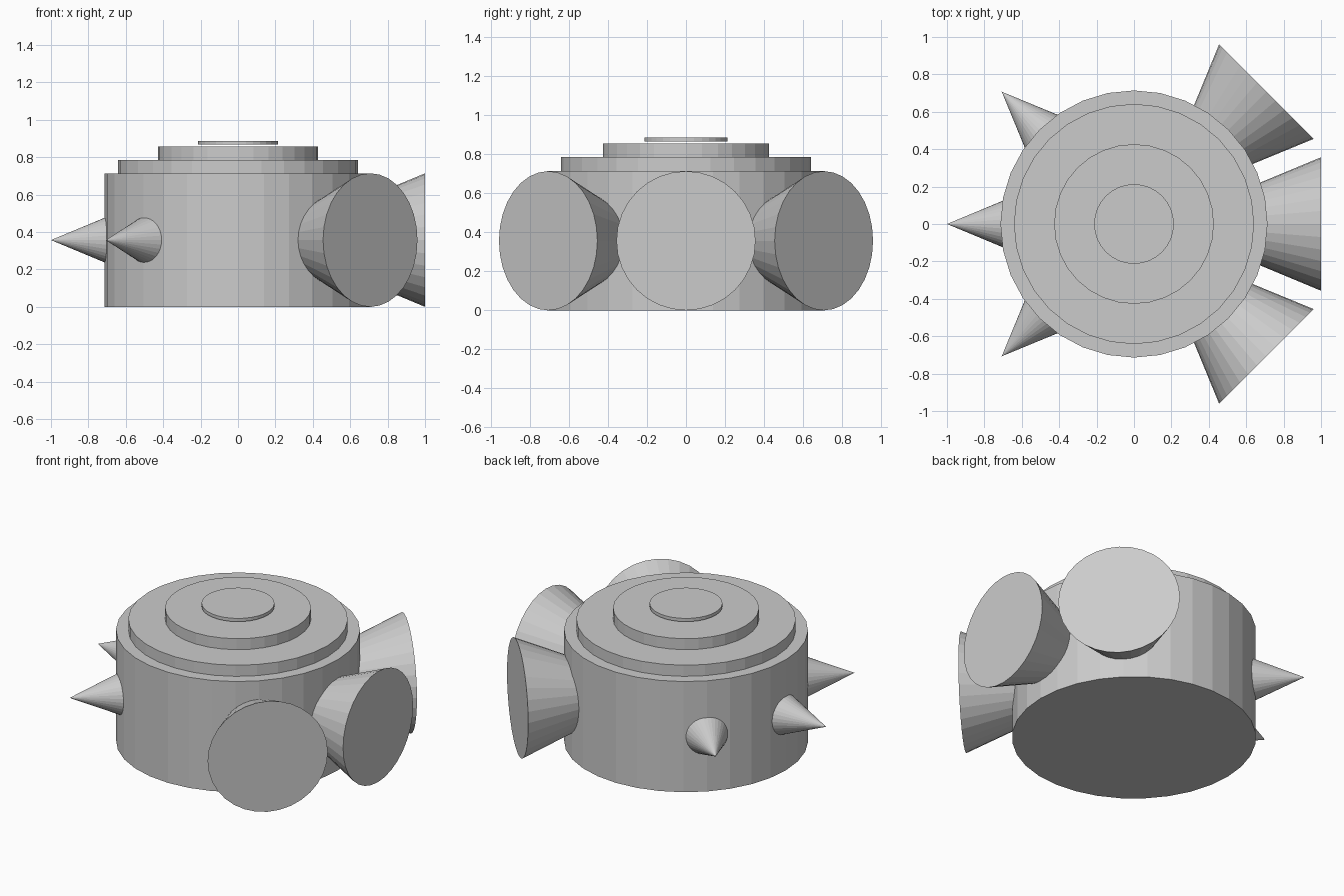
import bpy
from math import radians, cos, sin, pi

if "Cube" in bpy.data.objects:
    bpy.data.objects.remove(bpy.data.objects["Cube"])

R = 0.714          # body radius
MID = R / 2        # height of the cone ring


def disc(name, radius, z0, z1):
    bpy.ops.mesh.primitive_cylinder_add(vertices=32, radius=radius, depth=z1 - z0,
                                        location=(0, 0, (z0 + z1) / 2))
    bpy.context.object.name = name


def cone(name, angle, outward):
    # cone lies radially; its tip points outward (spike) or inward (horn)
    a = radians(angle)
    d = 0.5715
    tilt = pi / 2 if outward else -pi / 2
    bpy.ops.mesh.primitive_cone_add(vertices=32, radius1=R / 2, radius2=0, depth=0.857,
                                    location=(d * cos(a), d * sin(a), MID),
                                    rotation=(0, tilt, a))
    bpy.context.object.name = name


# Drum body with stepped lid
disc("body", R, 0, R)
disc("lower_tier", 0.642, R, 0.786)
disc("upper_tier", 0.427, 0.786, 0.857)
disc("top_cap", 0.213, 0.867, 0.888)

# Three flared horns on +x, three spikes on -x
for i, offset in enumerate((-45, 0, 45)):
    cone(f"horn_{i + 1}", offset, False)
    cone(f"spike_{i + 1}", 180 + offset, True)
